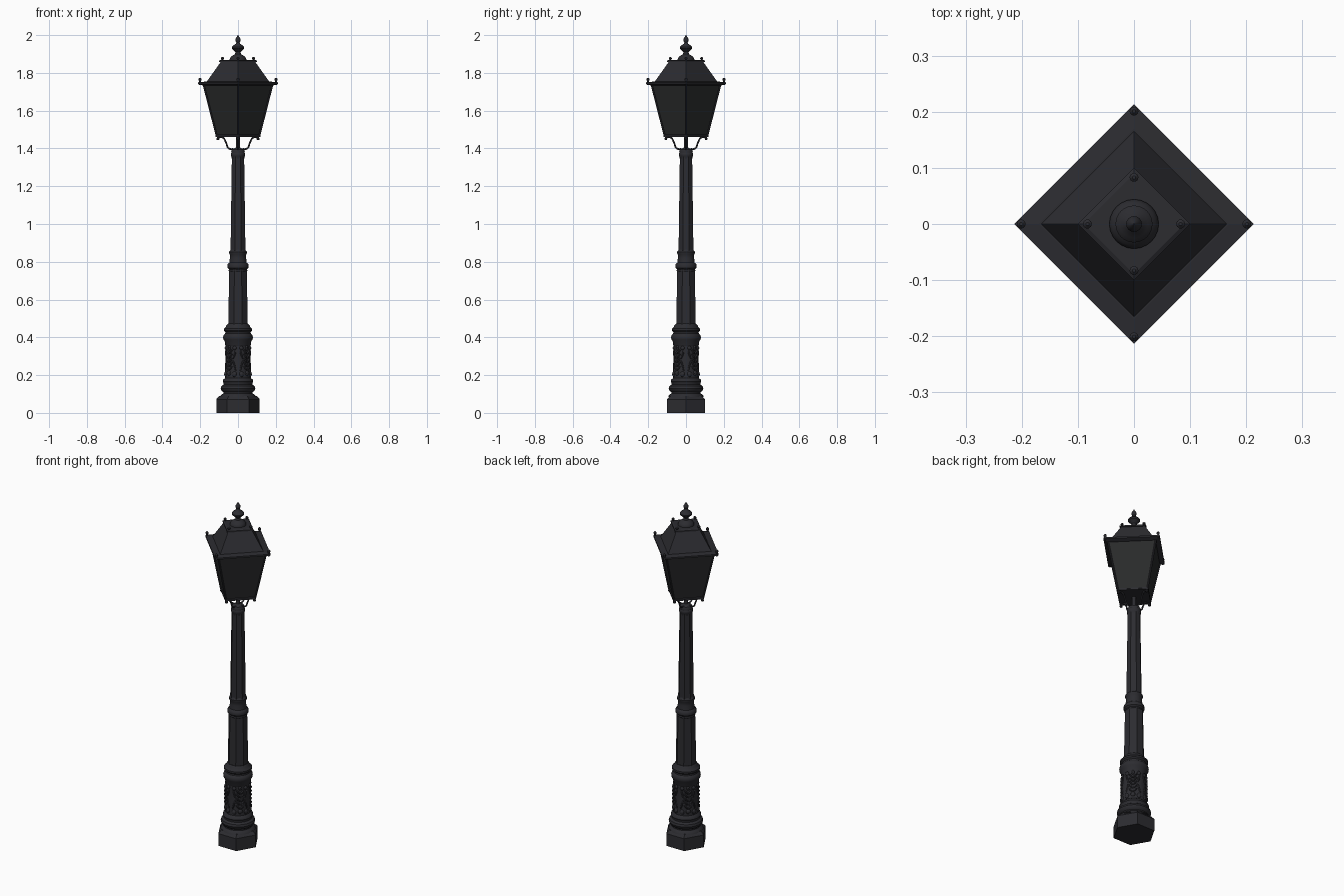
import bpy, bmesh, math
from mathutils import Vector, Matrix

if "Cube" in bpy.data.objects:
    bpy.data.objects.remove(bpy.data.objects["Cube"])


def material(name, color):
    m = bpy.data.materials.new(name)
    m.use_nodes = True
    m.diffuse_color = (*color, 1)
    m.node_tree.nodes["Principled BSDF"].inputs["Base Color"].default_value = (*color, 1)
    return m


iron = material("dark iron", (0.025, 0.025, 0.030))
glass = material("smoked glass", (0.022, 0.023, 0.024))


def finish(name, bm, mat, smooth=True):
    bmesh.ops.recalc_face_normals(bm, faces=bm.faces)
    mesh = bpy.data.meshes.new(name)
    bm.to_mesh(mesh)
    bm.free()
    mesh.materials.append(mat)
    ob = bpy.data.objects.new(name, mesh)
    bpy.context.collection.objects.link(ob)
    if smooth:
        bpy.ops.object.select_all(action='DESELECT')
        ob.select_set(True)
        bpy.context.view_layer.objects.active = ob
        bpy.ops.object.shade_smooth_by_angle(angle=math.radians(35))
    return ob


def add_lathe(bm, profile, sides, turn=0.0, centre=(0, 0)):
    """Spin (radius, height) pairs into a closed solid."""
    rings = []
    for r, z in profile:
        ring = []
        for i in range(sides):
            a = turn + math.tau * i / sides
            ring.append(bm.verts.new((centre[0] + r * math.cos(a), centre[1] + r * math.sin(a), z)))
        rings.append(ring)
    for low, high in zip(rings, rings[1:]):
        for i in range(sides):
            j = (i + 1) % sides
            bm.faces.new((low[i], low[j], high[j], high[i]))
    bm.faces.new(rings[0][::-1])
    bm.faces.new(rings[-1])


def lathe(name, profile, sides=32, turn=0.0, mat=iron, smooth=True):
    bm = bmesh.new()
    add_lathe(bm, profile, sides, turn)
    return finish(name, bm, mat, smooth)


def rod(bm, a, b, r, sides=6):
    a, b = Vector(a), Vector(b)
    d = b - a
    m = Matrix.Translation((a + b) / 2) @ d.to_track_quat('Z', 'Y').to_matrix().to_4x4()
    bmesh.ops.create_cone(bm, cap_ends=True, segments=sides, radius1=r, radius2=r,
                          depth=d.length, matrix=m)


def blob(bm, centre, scale, angle, tilt=0.0):
    """Ellipsoid on the drum; scale is (outward, sideways, up)."""
    m = (Matrix.Rotation(angle, 4, 'Z') @ Matrix.Translation(centre)
         @ Matrix.Rotation(tilt, 4, 'X') @ Matrix.Diagonal((*scale, 1)))
    bmesh.ops.create_uvsphere(bm, u_segments=10, v_segments=6, radius=1, matrix=m)


def corner(k, r, z):
    a = k * math.pi / 2
    return Vector((r * math.cos(a), r * math.sin(a), z))


# Foot and turned pedestal
lathe("foot", [(.115, 0), (.115, .072), (.108, .08), (.098, .09)], 6, smooth=False)
lathe("pedestal_moulding", [(.094, .085), (.09, .094), (.078, .103), (.078, .11), (.088, .118),
                            (.092, .13), (.088, .142), (.076, .15), (.076, .158), (.081, .166),
                            (.078, .176), (.068, .185)])
lathe("pedestal_drum", [(.068, .18), (.068, .25), (.064, .35), (.066, .365)])
lathe("pedestal_collar", [(.062, .35), (.068, .36), (.07, .378), (.077, .388), (.079, .4),
                          (.076, .412), (.068, .42), (.067, .428), (.075, .436), (.075, .446),
                          (.066, .453), (.062, .462), (.054, .472)])

# Cast leaves and scrolls around the drum
bm = bmesh.new()
for q in range(4):
    ang = math.pi / 4 + q * math.pi / 2
    for i in range(5):
        for s in (-1, 1):
            blob(bm, (.066, s * .011, .235 + i * .022), (.007, .005, .016), ang, s * -.7)
    blob(bm, (.067, 0, .21), (.009, .013, .014), ang)
    blob(bm, (.064, 0, .345), (.008, .008, .014), ang)
    for s in (-1, 1):
        side = ang + s * .5
        blob(bm, (.067, 0, .205), (.009, .012, .015), side)
        blob(bm, (.066, 0, .25), (.006, .006, .03), side, s * .3)
        blob(bm, (.065, 0, .31), (.006, .006, .026), side, s * -.3)
        blob(bm, (.065, 0, .343), (.008, .011, .011), side)
finish("drum_ornament", bm, iron)

# Eight-sided shafts with turned rings
turn8 = math.pi / 8
lathe("lower_shaft", [(.056, .46), (.05, .77)], 8, turn8, smooth=False)
lathe("upper_shaft", [(.043, .83), (.035, 1.37)], 8, turn8, smooth=False)
lathe("middle_rings", [(.046, .745), (.05, .752), (.048, .76), (.056, .768), (.057, .778),
                       (.054, .788), (.046, .795), (.043, .82), (.043, .838), (.047, .844),
                       (.047, .853), (.041, .86), (.038, .87)])
lathe("shaft_capital", [(.032, 1.335), (.034, 1.355), (.038, 1.362), (.038, 1.373), (.035, 1.378),
                        (.036, 1.385), (.031, 1.395), (.02, 1.4), (.011, 1.405), (.01, 1.47)])

# Curved arms holding the lantern
for k in range(4):
    cu = bpy.data.curves.new("lantern_arm", 'CURVE')
    cu.dimensions = '3D'
    cu.bevel_depth = .0045
    cu.bevel_resolution = 2
    cu.use_fill_caps = True
    sp = cu.splines.new('BEZIER')
    path = [(.02, 1.396), (.05, 1.401), (.063, 1.43), (.08, 1.457), (.106, 1.458)]
    sp.bezier_points.add(len(path) - 1)
    for p, (r, z) in zip(sp.bezier_points, path):
        p.co = corner(k, r, z)
        p.handle_left_type = p.handle_right_type = 'AUTO'
    cu.materials.append(iron)
    bpy.context.collection.objects.link(bpy.data.objects.new("lantern_arm", cu))

# Lantern glass and its frame
lathe("lantern_glass", [(.111, 1.468), (.18, 1.74)], 4, mat=glass, smooth=False)
lathe("lantern_floor", [(.118, 1.46), (.118, 1.47)], 4, smooth=False)
bm = bmesh.new()
for k in range(4):
    low, high = corner(k, .113, 1.468), corner(k, .182, 1.738)
    low2, high2 = corner(k + 1, .113, 1.468), corner(k + 1, .182, 1.738)
    rod(bm, low, high, .005)
    rod(bm, low, low2, .005)
    rod(bm, high, high2, .005)
finish("lantern_frame", bm, iron, False)

# Eave, roof and roof plate
lathe("eave", [(.185, 1.733), (.213, 1.741), (.213, 1.75), (.17, 1.754)], 4, smooth=False)
lathe("roof", [(.168, 1.75), (.09, 1.86)], 4, smooth=False)
lathe("roof_plate", [(.1, 1.857), (.1, 1.865), (.09, 1.869)], 4, smooth=False)

# Small studs at the corners of the eave, roof plate and floor
bm = bmesh.new()
for r, z, s in ((.201, 1.748, 1), (.083, 1.864, .8), (.107, 1.462, -.7)):
    for k in range(4):
        c = corner(k, r, 0)
        stud = [(.005, -.012), (.005, .008), (.008, .013), (.008, .02), (.003, .026)]
        add_lathe(bm, [(rr, z + s * h) for rr, h in stud], 10, 0, (c.x, c.y))
finish("corner_studs", bm, iron)

# Dome and finial
lathe("finial", [(.044, 1.865), (.044, 1.873), (.039, 1.884), (.027, 1.893), (.016, 1.899),
                 (.013, 1.91), (.02, 1.917), (.032, 1.928), (.033, 1.936), (.025, 1.945),
                 (.012, 1.954), (.009, 1.962), (.014, 1.971), (.014, 1.978), (.007, 1.99),
                 (.001, 2.0)], 24)
